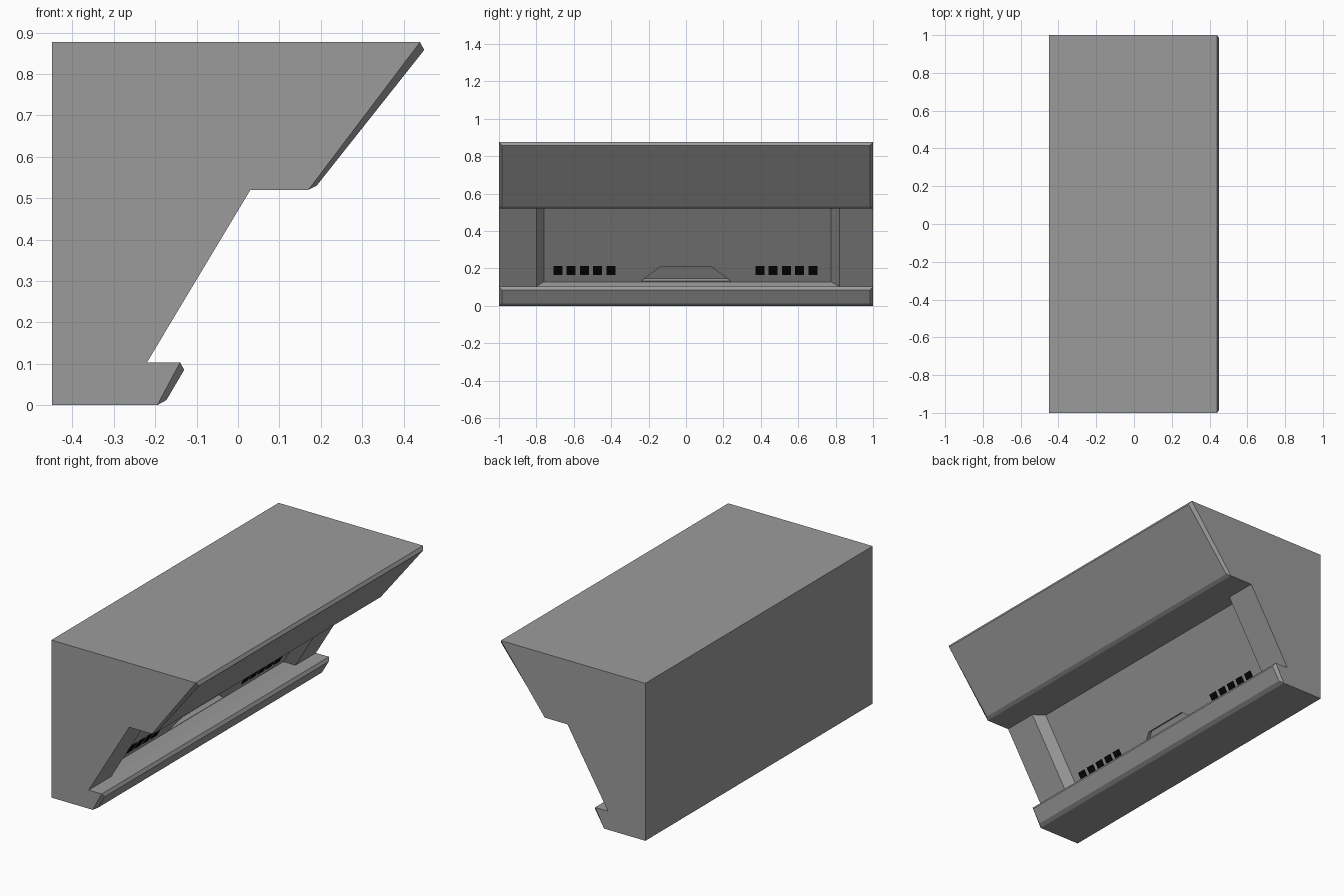
import bpy, bmesh
from mathutils import Vector

cube = bpy.data.objects.get("Cube")
if cube:
    bpy.data.objects.remove(cube, do_unlink=True)


def material(name, rgb):
    m = bpy.data.materials.new(name)
    m.use_nodes = True
    m.diffuse_color = (*rgb, 1)
    m.node_tree.nodes["Principled BSDF"].inputs["Base Color"].default_value = (*rgb, 1)
    return m


grey = material("grey", (0.33, 0.33, 0.33))
black = material("black", (0.002, 0.002, 0.002))


def finish(name, bm, mat):
    bmesh.ops.remove_doubles(bm, verts=bm.verts, dist=0.0005)
    bmesh.ops.recalc_face_normals(bm, faces=bm.faces)
    mesh = bpy.data.meshes.new(name)
    bm.to_mesh(mesh)
    bm.free()
    mesh.materials.append(mat)
    obj = bpy.data.objects.new(name, mesh)
    bpy.context.collection.objects.link(obj)
    return obj


def loft(name, sections, mat):
    """Skin rings of equal length, dropping collapsed edges, and cap both ends."""
    bm = bmesh.new()
    rings = [[bm.verts.new(p) for p in ring] for ring in sections]
    count = len(rings[0])
    for a, b in zip(rings, rings[1:]):
        for i in range(count):
            j = (i + 1) % count
            quad = []
            for v in (a[i], a[j], b[j], b[i]):
                if all((v.co - w.co).length > 0.0005 for w in quad):
                    quad.append(v)
            if len(quad) > 2:
                bm.faces.new(quad)
    for ring in (rings[0], rings[-1]):
        cap = []
        for v in ring:
            if all((v.co - w.co).length > 0.0005 for w in cap):
                cap.append(v)
        bm.faces.new(cap)
    return finish(name, bm, mat)


# Sloped middle face: its ends, direction and outward normal
slope_low, slope_high = Vector((-0.22, 0, 0.103)), Vector((0.03, 0, 0.52))
along = (slope_high - slope_low).normalized()
normal = Vector((along.z, 0, -along.x))
DEPTH = 0.05
deep_low = slope_low - normal * DEPTH
deep_high = deep_low + along * ((slope_high.z - deep_low.z) / along.z)


# Cabinet cross-section, with optional raised fascias and recessed middle panel
def section(y, raised, recessed):
    toe, lip = (-0.195, 0), (-0.14, 0.103)
    chin, brow = (0.17, 0.52), (0.44, 0.877)
    low, high = slope_low.xz, slope_high.xz
    pts = [(-0.45, 0), toe,
           (-0.173, 0.012) if raised else toe,
           (-0.13, 0.085) if raised else lip,
           lip, low,
           deep_low.xz if recessed else low,
           deep_high.xz if recessed else high,
           high, chin,
           (0.19, 0.53) if raised else chin,
           (0.45, 0.858) if raised else brow,
           brow, (-0.45, 0.877)]
    return [(x, y, z) for x, z in pts]


cabinet = loft("cabinet", [
    section(-1, False, False), section(-0.985, True, False),
    section(-0.80, True, False), section(-0.76, True, True),
    section(0.775, True, True), section(0.82, True, False),
    section(0.985, True, False), section(1, False, False)], grey)


# Point on the recessed panel at a given y, height and distance outwards
def on_panel(y, z, out):
    p = deep_low + along * ((z - deep_low.z) / along.z) + normal * out
    return (p.x, y, p.z)


# Finger notch at the foot of the panel
outline = [(-0.24, 0.132), (0.24, 0.132), (0.135, 0.21), (-0.135, 0.21)]
cutter = loft("notch_cutter",
              [[on_panel(y, z, out) for y, z in outline] for out in (0.02, -0.025)], grey)
cutter.hide_render = True
cut = cabinet.modifiers.new("notch", 'BOOLEAN')
cut.operation = 'DIFFERENCE'
cut.solver = 'EXACT'
cut.object = cutter
bpy.context.view_layer.objects.active = cabinet
bpy.ops.object.modifier_apply(modifier="notch")
bpy.data.objects.remove(cutter, do_unlink=True)

# Two rows of square vents
for side, start in (("right", -0.685), ("left", 0.395)):
    for i in range(5):
        y = start + i * 0.071
        square = [(y - 0.024, 0.166), (y + 0.024, 0.166), (y + 0.024, 0.214), (y - 0.024, 0.214)]
        loft(f"vent_{side}_{i + 1}",
             [[on_panel(a, z, out) for a, z in square] for out in (-0.004, 0.004)], black)
